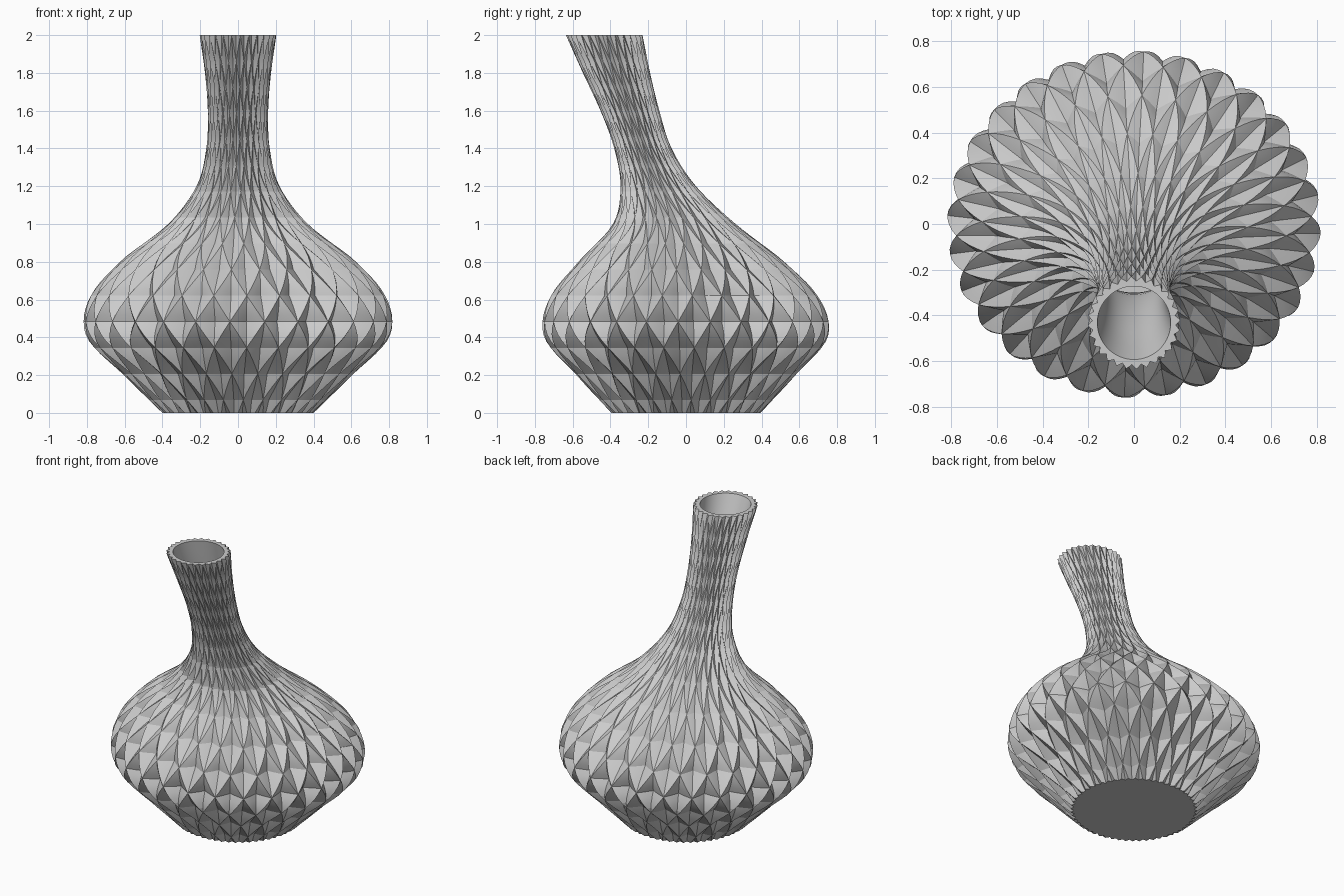
import bpy
import bmesh
from math import sin, cos, pi, floor, radians

if "Cube" in bpy.data.objects:
    bpy.data.objects.remove(bpy.data.objects["Cube"], do_unlink=True)

# Profiles sampled at equal heights: half width, half depth, backward lean
WIDTH = [.40, .605, .80, .79, .625, .37, .22, .168, .16, .175, .203]
DEPTH = [.395, .58, .75, .718, .545, .325, .20, .152, .156, .178, .203]
LEAN = [0, 0, 0, -.008, -.025, -.062, -.147, -.228, -.297, -.368, -.433]

RIDGES = 28          # spiral ridges in each direction
SUB = 4              # mesh steps per half diamond
COLS = RIDGES * 2 * SUB
ROW = 2 / 14.5       # height of half a diamond
GROOVE = 0.10        # groove depth relative to the radius
BORE = 0.79          # inner wall relative to the outer radius
TURN = radians(87) - pi / RIDGES


def sample(values, z):
    """Smooth (Catmull-Rom) lookup of a profile at height z."""
    last = len(values) - 1
    t = min(max(z / 2 * last, 0), last)
    i = min(int(t), last - 1)
    f = t - i
    b, c = values[i], values[i + 1]
    a = values[i - 1] if i else 2 * b - c
    d = values[i + 2] if i + 2 <= last else 2 * c - b
    return b + f / 2 * (c - a + f * (2*a - 5*b + 4*c - d + f * (3*(b - c) + d - a)))


def ridge(t):
    """Triangle wave: one on even numbers, zero on odd numbers."""
    t %= 2
    return abs(1 - t)


def add_ring(bm, step, inner):
    v = step / SUB
    z = (v + 0.5) * ROW
    rx, ry, cy = (sample(p, z) for p in (WIDTH, DEPTH, LEAN))
    ring = []
    for j in range(COLS):
        u = j / SUB
        # crossing left-hand and right-hand spirals, whichever stands higher
        high = max(ridge(u - v), ridge(u + v))
        k = BORE if inner else 1 - GROOVE * (1 - high)
        a = TURN + u * pi / RIDGES
        ring.append(bm.verts.new((k * rx * cos(a), cy + k * ry * sin(a), z)))
    return ring


bm = bmesh.new()
bottom, top = -SUB // 2, 14 * SUB

# Faceted outer wall, triangulated along the ridges
outer = [add_ring(bm, s, False) for s in range(bottom, top + 1)]
for i in range(len(outer) - 1):
    low, high = outer[i], outer[i + 1]
    for j in range(COLS):
        n = (j + 1) % COLS
        a, b, c, d = low[j], low[n], high[n], high[j]
        if (floor((bottom + i) / SUB) + j // SUB) % 2 == 0:
            bm.faces.new((a, b, c))
            bm.faces.new((a, c, d))
        else:
            bm.faces.new((a, b, d))
            bm.faces.new((b, c, d))

# Flat rim, smooth inner wall and floor
inside = [outer[-1]] + [add_ring(bm, s, True) for s in range(top, -1, -2)]
for low, high in zip(inside, inside[1:]):
    for j in range(COLS):
        n = (j + 1) % COLS
        bm.faces.new((low[j], low[n], high[n], high[j]))
bm.faces.new(inside[-1])

# Flat base
bm.faces.new(list(reversed(outer[0])))

mesh = bpy.data.meshes.new("vase")
bm.to_mesh(mesh)
bm.free()
vase = bpy.data.objects.new("vase", mesh)
bpy.context.collection.objects.link(vase)

# Pale grey material
grey = bpy.data.materials.new("pale_grey")
grey.use_nodes = True
colour = (0.6, 0.6, 0.6, 1)
grey.diffuse_color = colour
grey.node_tree.nodes["Principled BSDF"].inputs["Base Color"].default_value = colour
mesh.materials.append(grey)

# Smooth along each facet, sharp at the creases
bpy.ops.object.select_all(action='DESELECT')
vase.select_set(True)
bpy.context.view_layer.objects.active = vase
bpy.ops.object.shade_smooth_by_angle(angle=radians(12))
